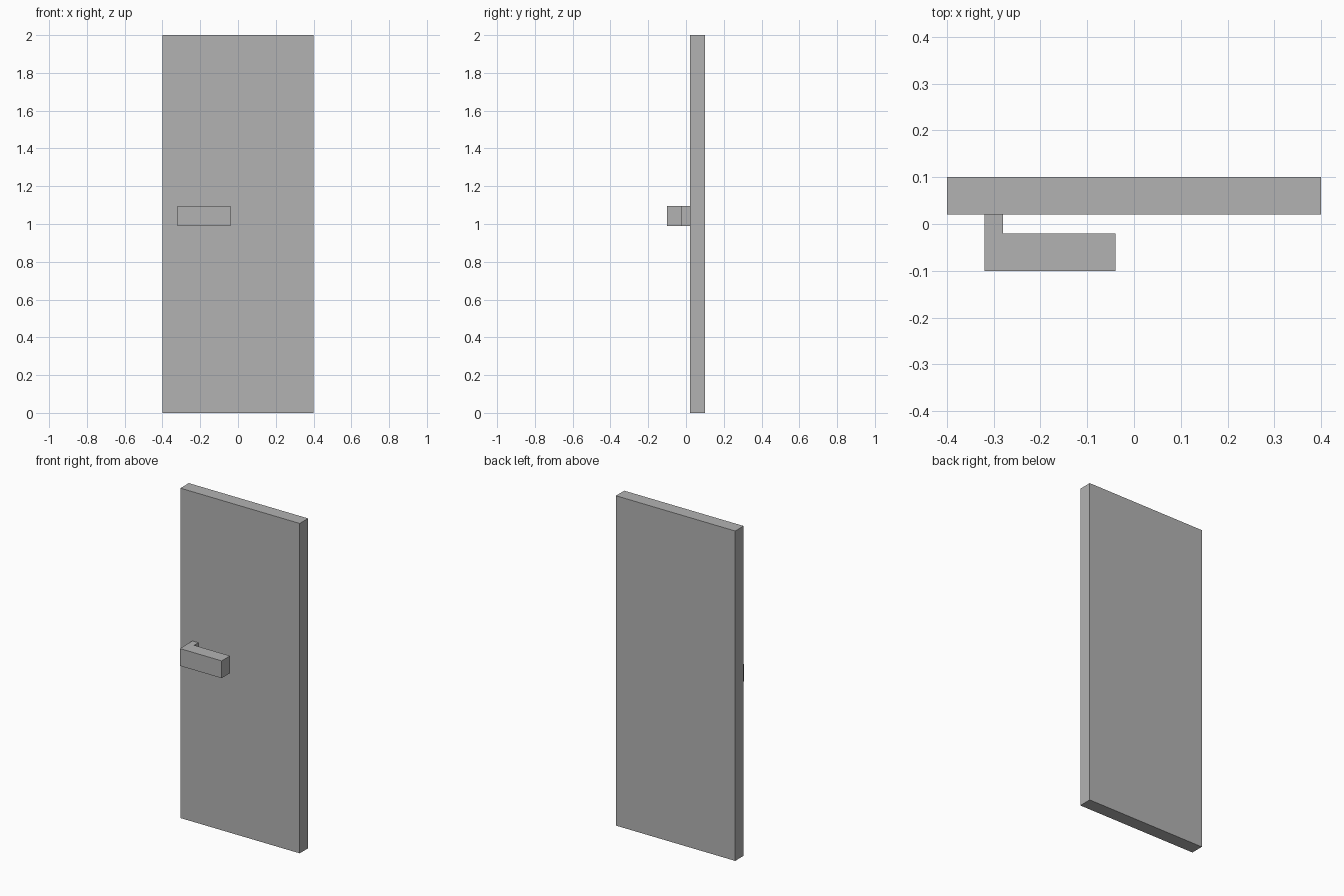
import bpy
import bmesh

default_cube = bpy.data.objects.get("Cube")
if default_cube:
    bpy.data.objects.remove(default_cube, do_unlink=True)

# One plain colour for the whole model
grey = bpy.data.materials.new("plain grey")
grey.use_nodes = True
colour = (0.45, 0.45, 0.45, 1.0)
grey.diffuse_color = colour
grey.node_tree.nodes["Principled BSDF"].inputs["Base Color"].default_value = colour


def extruded_part(name, outline, bottom, top):
    """Raise a flat counter-clockwise plan outline (x, y) into a solid."""
    bm = bmesh.new()
    base = bm.faces.new([bm.verts.new((x, y, bottom)) for x, y in outline])
    raised = bmesh.ops.extrude_face_region(bm, geom=[base], use_keep_orig=True)
    verts = [v for v in raised["geom"] if isinstance(v, bmesh.types.BMVert)]
    bmesh.ops.translate(bm, verts=verts, vec=(0, 0, top - bottom))
    bmesh.ops.recalc_face_normals(bm, faces=bm.faces)
    mesh = bpy.data.meshes.new(name)
    bm.to_mesh(mesh)
    bm.free()
    mesh.materials.append(grey)
    part = bpy.data.objects.new(name, mesh)
    bpy.context.collection.objects.link(part)
    return part


# Door slab
extruded_part("door_panel",
              [(-0.4, 0.02), (0.4, 0.02), (0.4, 0.1), (-0.4, 0.1)], 0, 2)

# L-shaped lever: a short post against the door and a thicker grip
extruded_part("door_handle",
              [(-0.32, -0.1), (-0.04, -0.1), (-0.04, -0.02),
               (-0.28, -0.02), (-0.28, 0.02), (-0.32, 0.02)], 0.99, 1.095)
